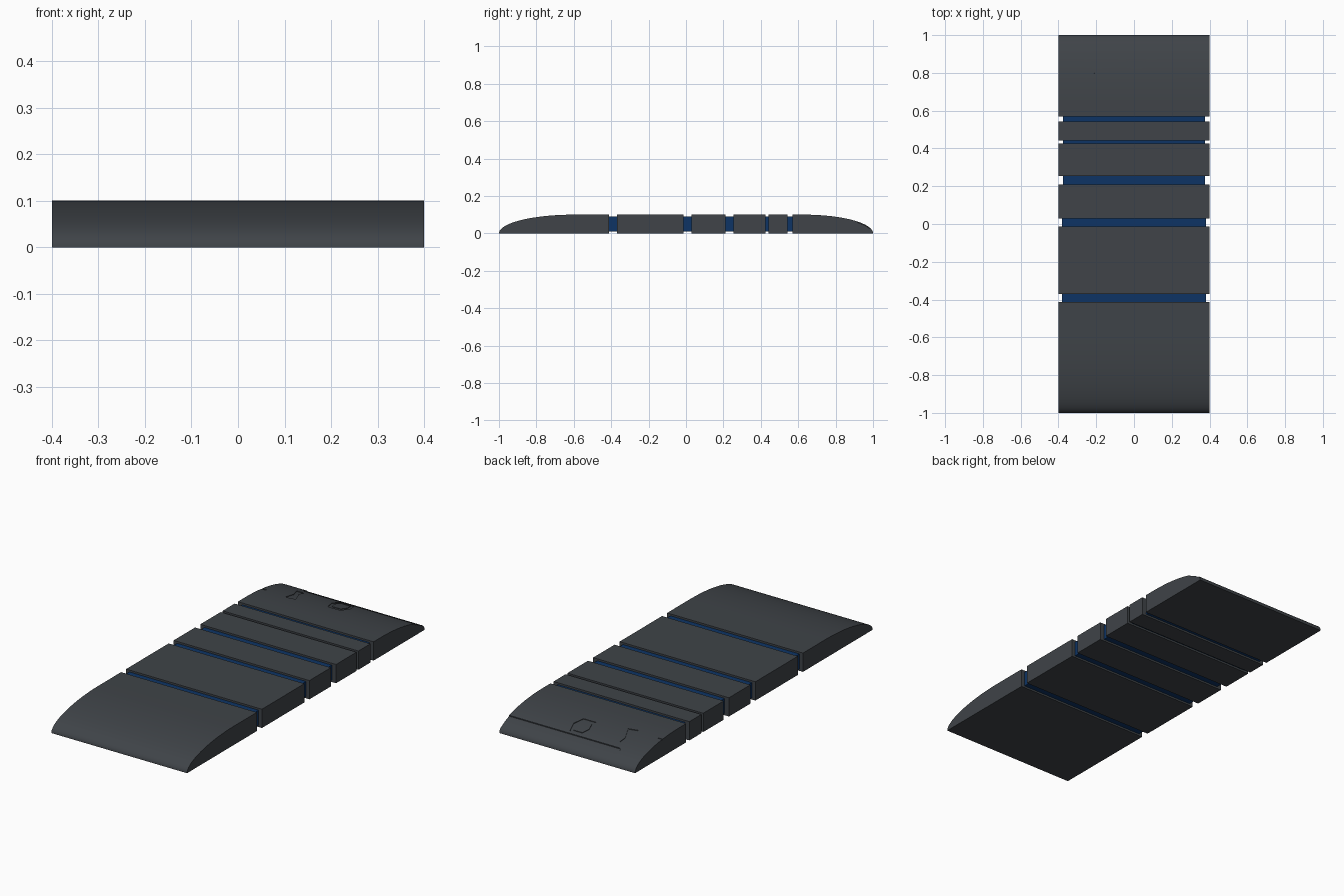
import bpy, bmesh, math

if "Cube" in bpy.data.objects:
    bpy.data.objects.remove(bpy.data.objects["Cube"])

def material(name, rgb):
    m = bpy.data.materials.new(name)
    m.diffuse_color = (*rgb, 1)
    m.use_nodes = True
    m.node_tree.nodes["Principled BSDF"].inputs["Base Color"].default_value = m.diffuse_color
    return m

GREY = material("dark_grey", (0.050, 0.057, 0.065))
BLUE = material("deep_blue", (0.004, 0.034, 0.130))
H = 0.1      # slab height
W = 0.4      # half width

def prism(name, pts, axis, lo, hi, mat):
    """Extrude a closed outline along x (points are y,z) or z (points are x,y)."""
    place = (lambda p, t: (t, p[0], p[1])) if axis == 'x' else (lambda p, t: (p[0], p[1], t))
    bm = bmesh.new()
    a = [bm.verts.new(place(p, lo)) for p in pts]
    b = [bm.verts.new(place(p, hi)) for p in pts]
    n = len(pts)
    bm.faces.new(a)
    bm.faces.new(b[::-1])
    for i in range(n):
        bm.faces.new((a[i], b[i], b[(i + 1) % n], a[(i + 1) % n]))
    bmesh.ops.recalc_face_normals(bm, faces=bm.faces)
    me = bpy.data.meshes.new(name)
    bm.to_mesh(me)
    bm.free()
    me.materials.append(mat)
    ob = bpy.data.objects.new(name, me)
    bpy.context.collection.objects.link(ob)
    return ob

def box(name, y0, y1, half, z0, z1, mat):
    return prism(name, [(y0, z0), (y1, z0), (y1, z1), (y0, z1)], 'x', -half, half, mat)

def cap_profile(inner, tip, run, drop=0.0, steps=28):
    """Side outline of an end block: flat top, then a quarter ellipse to the tip."""
    s = 1 if tip > inner else -1
    pts = [(inner, -drop), (inner, H - drop)]
    for i in range(steps + 1):
        t = math.pi / 2 * i / steps
        pts.append((tip - s * run * (1 - math.sin(t)), H * math.cos(t) - drop))
    return pts

def subtract(ob, cutter):
    mod = ob.modifiers.new("cut", 'BOOLEAN')
    mod.operation, mod.solver, mod.object = 'DIFFERENCE', 'EXACT', cutter
    bpy.context.view_layer.update()
    dg = bpy.context.evaluated_depsgraph_get()
    me = bpy.data.meshes.new_from_object(ob.evaluated_get(dg))
    ob.modifiers.clear()
    ob.data = me
    bpy.data.objects.remove(cutter)

def smooth(ob):
    bpy.ops.object.select_all(action='DESELECT')
    ob.select_set(True)
    bpy.context.view_layer.objects.active = ob
    bpy.ops.object.shade_smooth_by_angle(angle=math.radians(25))

# gaps between the blocks: start, end, half width of the blue core
gaps = [(-0.413, -0.37, 0.38), (-0.013, 0.03, 0.38), (0.21, 0.254, 0.375),
        (0.426, 0.442, 0.375), (0.543, 0.57, 0.375)]

# blue cores showing in the gaps
for i, (y0, y1, half) in enumerate(gaps):
    box(f"core_{i + 1}", y0 - 0.004, y1 + 0.004, half, 0.01, 0.09, BLUE)

# plain middle blocks
for i in range(len(gaps) - 1):
    box(f"middle_block_{i + 1}", gaps[i][1], gaps[i + 1][0], W, 0, H, GREY)

# rounded end blocks
front = prism("front_end_block", cap_profile(gaps[0][0], -1, 0.4), 'x', -W, W, GREY)
back = prism("back_end_block", cap_profile(gaps[-1][1], 1, 0.37), 'x', -W, W, GREY)

# shallow recesses in the back block: slot, hexagon ring, waisted mark, edge notch
slot = [(0.45, 0.917), (0.45, 0.985), (-0.28, 0.985), (-0.262, 0.96),
        (-0.262, 0.928), (-0.252, 0.917)]
hexagon = [(-0.024, 0.908), (0.05, 0.908), (0.07, 0.845),
           (0.05, 0.79), (-0.024, 0.79), (-0.045, 0.855)]
island = [(0.0125 + (x - 0.0125) * 0.7, 0.85 + (y - 0.85) * 0.7) for x, y in hexagon]
waisted = [(-0.27, 0.88), (-0.225, 0.88), (-0.23, 0.84), (-0.195, 0.765),
           (-0.25, 0.755), (-0.245, 0.82)]
notch = [(-0.45, 0.782), (-0.375, 0.775), (-0.375, 0.768), (-0.45, 0.768)]

for pts, hole, depth in ((slot, None, 0.005), (hexagon, island, 0.003),
                         (waisted, None, 0.003), (notch, None, 0.003)):
    cutter = prism("recess_cutter", pts, 'z', 0.012, 0.15, GREY)
    # the recess floor follows the curved top
    floor = prism("floor_cutter", cap_profile(0.5, 1, 0.37, depth), 'x', -0.6, 0.6, GREY)
    subtract(cutter, floor)
    if hole:
        subtract(cutter, prism("island_cutter", hole, 'z', 0, 0.2, GREY))
    subtract(back, cutter)

smooth(front)
smooth(back)
